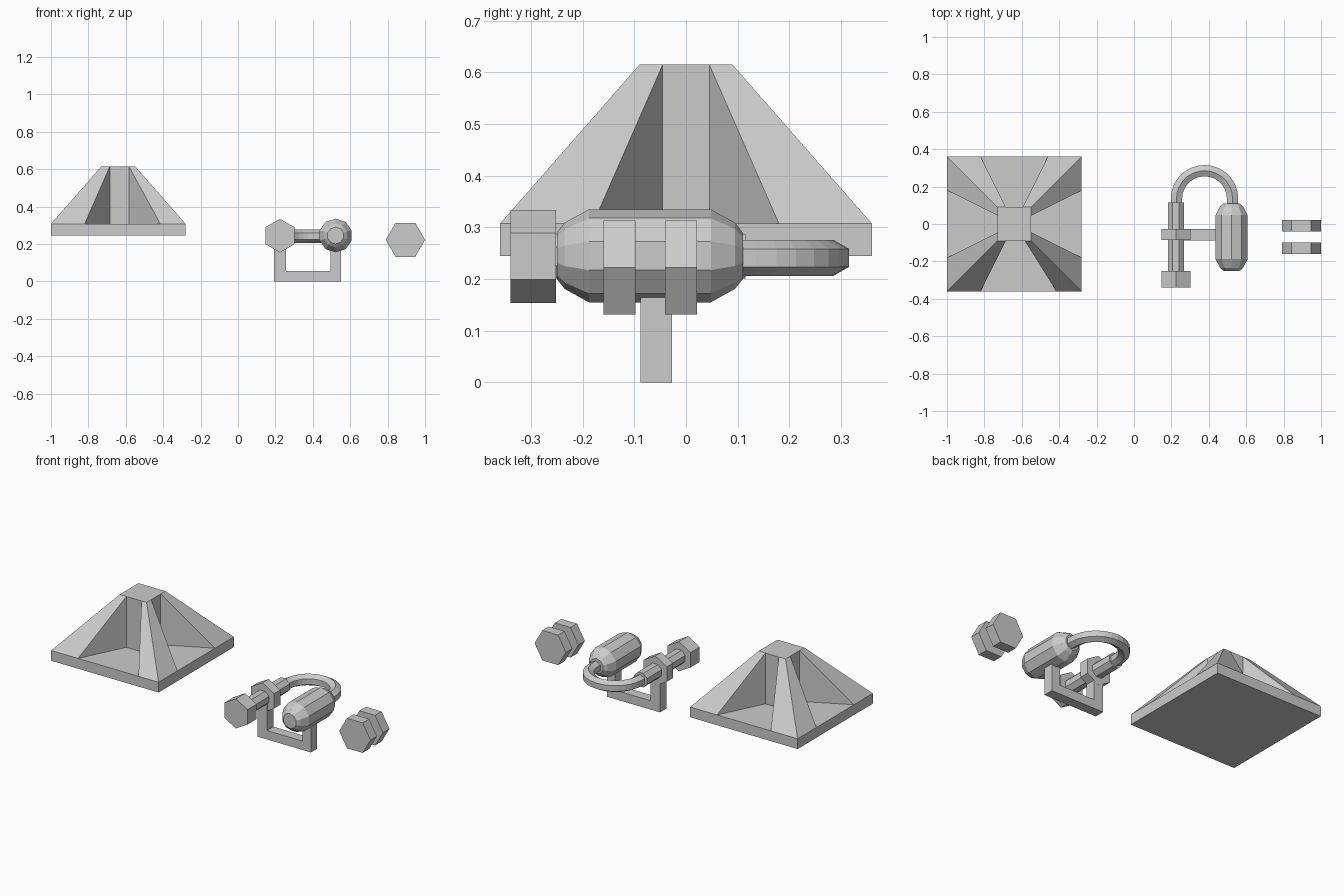
import bpy, bmesh
from math import sin, cos, pi
from mathutils import Vector

if "Cube" in bpy.data.objects:
    bpy.data.objects.remove(bpy.data.objects["Cube"])


def finish(bm, name):
    bmesh.ops.remove_doubles(bm, verts=bm.verts, dist=1e-5)
    bmesh.ops.recalc_face_normals(bm, faces=bm.faces)
    me = bpy.data.meshes.new(name)
    bm.to_mesh(me)
    bm.free()
    ob = bpy.data.objects.new(name, me)
    bpy.context.collection.objects.link(ob)
    return ob


def skin(name, rings):
    """Join a list of rings of points and cap both ends."""
    bm = bmesh.new()
    vs = [[bm.verts.new(p) for p in ring] for ring in rings]
    n = len(vs[0])
    for a, b in zip(vs, vs[1:]):
        for i in range(n):
            j = (i + 1) % n
            bm.faces.new((a[i], a[j], b[j], b[i]))
    bm.faces.new(vs[0])
    bm.faces.new(vs[-1])
    return finish(bm, name)


def lathe_y(name, x, z, profile, n, start=0.0):
    """n-sided solid along y; profile is a list of (y, radius)."""
    angles = [start + 2 * pi * i / n for i in range(n)]
    return skin(name, [[(x + r * cos(a), y, z + r * sin(a)) for a in angles] for y, r in profile])


# Pedestal: slab carrying a cut pyramid with a pocket in each side
Z0, ZP, ZT = 0.245, 0.307, 0.615
bm = bmesh.new()


def face(points, k):
    """Add a face turned k quarter turns about the pedestal axis."""
    out = []
    for x, y, z in points:
        for _ in range(k):
            x, y = -y, x
        out.append(bm.verts.new((x - 0.64, y, z)))
    bm.faces.new(out)


for k in range(4):
    # front side of the pyramid; its right-hand rib is narrower at the front only
    left, right = -0.18, (0.225 if k == 0 else 0.18)
    o, i = 0.36, 0.09
    face([(-o, -o, Z0), (o, -o, Z0), (o, -o, ZP), (right, -o, ZP), (left, -o, ZP), (-o, -o, ZP)], k)
    face([(left, -o, ZP), (right, -o, ZP), (right / 4, -i, ZP), (left / 4, -i, ZP)], k)
    face([(left / 4, -i, ZP), (right / 4, -i, ZP), (right / 4, -i, ZT), (left / 4, -i, ZT)], k)
    for e, s in ((left, -1), (right, 1)):
        face([(e, -o, ZP), (e / 4, -i, ZP), (e / 4, -i, ZT)], k)
        face([(s * o, -o, ZP), (e, -o, ZP), (e / 4, -i, ZT), (s * i, -i, ZT)], k)
face([(-.09, -.09, ZT), (-.045, -.09, ZT), (.056, -.09, ZT), (.09, -.09, ZT), (.09, -.045, ZT), (.09, .045, ZT),
      (.09, .09, ZT), (.045, .09, ZT), (-.045, .09, ZT), (-.09, .09, ZT), (-.09, .045, ZT), (-.09, -.045, ZT)], 0)
face([(-o, -o, Z0), (-o, o, Z0), (o, o, Z0), (o, -o, Z0)], 0)
finish(bm, "pedestal")

# Ten-sided barrel with rounded ends
ends = [(0.18, 0.045), (0.165, 0.064), (0.118, 0.09)]
profile = [(-0.07 - d, r) for d, r in ends] + [(-0.07 + d, r) for d, r in reversed(ends)]
lathe_y("barrel", 0.522, 0.245, profile, 10, pi / 2)

# Bolt: head, shank and collar
for name, y0, y1, r, n, start in (
        ("bolt_head", -0.34, -0.252, 0.09, 6, pi / 2),
        ("bolt_shank", -0.255, 0.115, 0.046, 8, pi / 8),
        ("bolt_collar", -0.085, -0.026, 0.09, 6, pi / 2)):
    lathe_y(name, 0.224, 0.244, [(y0, r), (y1, r)], n, start)

# Curved six-sided tube from shank to barrel
cx, cy, R = 0.377, 0.135, 0.15
path = [((cx + R, 0.05), (1, 0))]
path += [((cx + R * cos(pi * s / 14), cy + R * sin(pi * s / 14)), (cos(pi * s / 14), sin(pi * s / 14)))
         for s in range(15)]
path += [((cx - R, 0.05), (-1, 0))]
hexa = [(0.035 * cos(pi / 2 + pi * i / 3), 0.035 * sin(pi / 2 + pi * i / 3)) for i in range(6)]
skin("curved_tube", [[(px + u * nx, py + u * ny, 0.241 + v) for u, v in hexa]
                     for (px, py), (nx, ny) in path])

# U-shaped bracket under the barrel and bolt
u_shape = [(0.193, 0.24), (0.193, 0), (0.55, 0), (0.55, 0.24), (0.494, 0.24), (0.494, 0.054), (0.256, 0.054), (0.256, 0.24)]
skin("bracket", [[(x, y, z) for x, z in u_shape] for y in (-0.088, -0.027)])

# Pair of loose hexagonal nuts
for k, y in enumerate((-0.16, -0.041)):
    lathe_y("nut_%d" % (k + 1), 0.895, 0.222, [(y, 0.105), (y + 0.062, 0.105)], 6)
